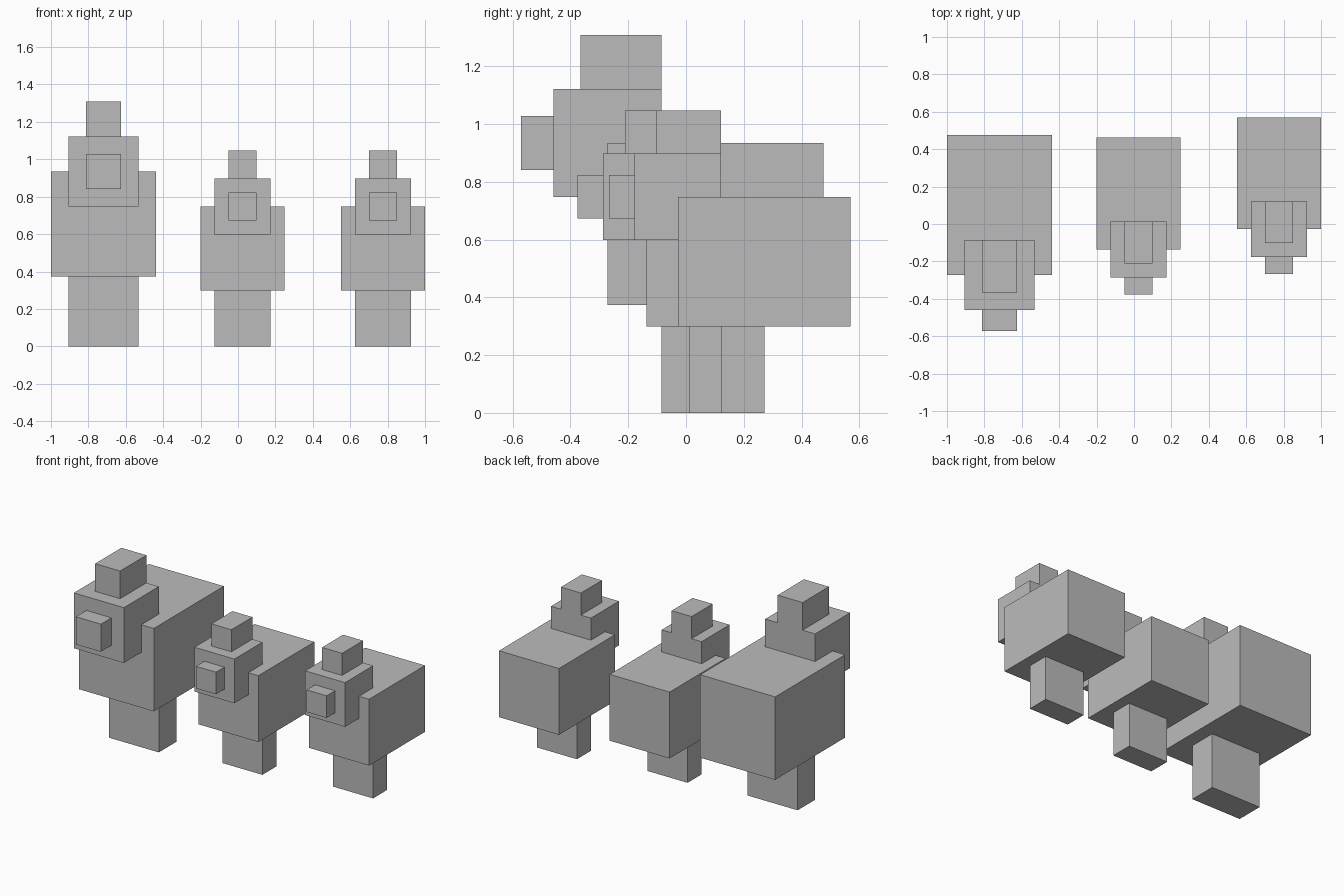
import bpy

cube = bpy.data.objects.get("Cube")
if cube:
    bpy.data.objects.remove(cube, do_unlink=True)

# One plain grey for everything
grey = bpy.data.materials.new("plain grey")
grey.use_nodes = True
colour = (0.5, 0.5, 0.5, 1)
grey.diffuse_color = colour
grey.node_tree.nodes["Principled BSDF"].inputs["Base Color"].default_value = colour


def box(name, width, y_range, z_range, origin, unit):
    """Box centred on the bird's x; ranges are in bird units."""
    (y0, y1), (z0, z1) = y_range, z_range
    x, y = origin
    bpy.ops.mesh.primitive_cube_add(
        size=1, location=(x, y + unit * (y0 + y1) / 2, unit * (z0 + z1) / 2))
    obj = bpy.context.object
    obj.name = obj.data.name = name
    obj.scale = (width * unit, (y1 - y0) * unit, (z1 - z0) * unit)
    bpy.ops.object.transform_apply(location=False, rotation=False, scale=True)
    obj.data.materials.append(grey)


def bird(label, x, chest_y, unit):
    """Blocky bird; y is measured back from the chest."""
    origin = (x, chest_y)
    box(label + "_legs", 2, (1, 2), (0, 2), origin, unit)
    box(label + "_body", 3, (0, 4), (2, 5), origin, unit)
    box(label + "_head", 2, (-1, 1), (4, 6), origin, unit)
    box(label + "_beak", 1, (-1.6, -1), (4.5, 5.5), origin, unit)
    box(label + "_crest", 1, (-0.5, 1), (6, 7), origin, unit)


# One large bird and two smaller ones
LARGE = 0.187
SMALL = LARGE * 0.8
bird("large_bird", -0.72, -0.272, LARGE)
bird("middle_bird", 0.024, -0.137, SMALL)
bird("left_bird", 0.776, -0.028, SMALL)
